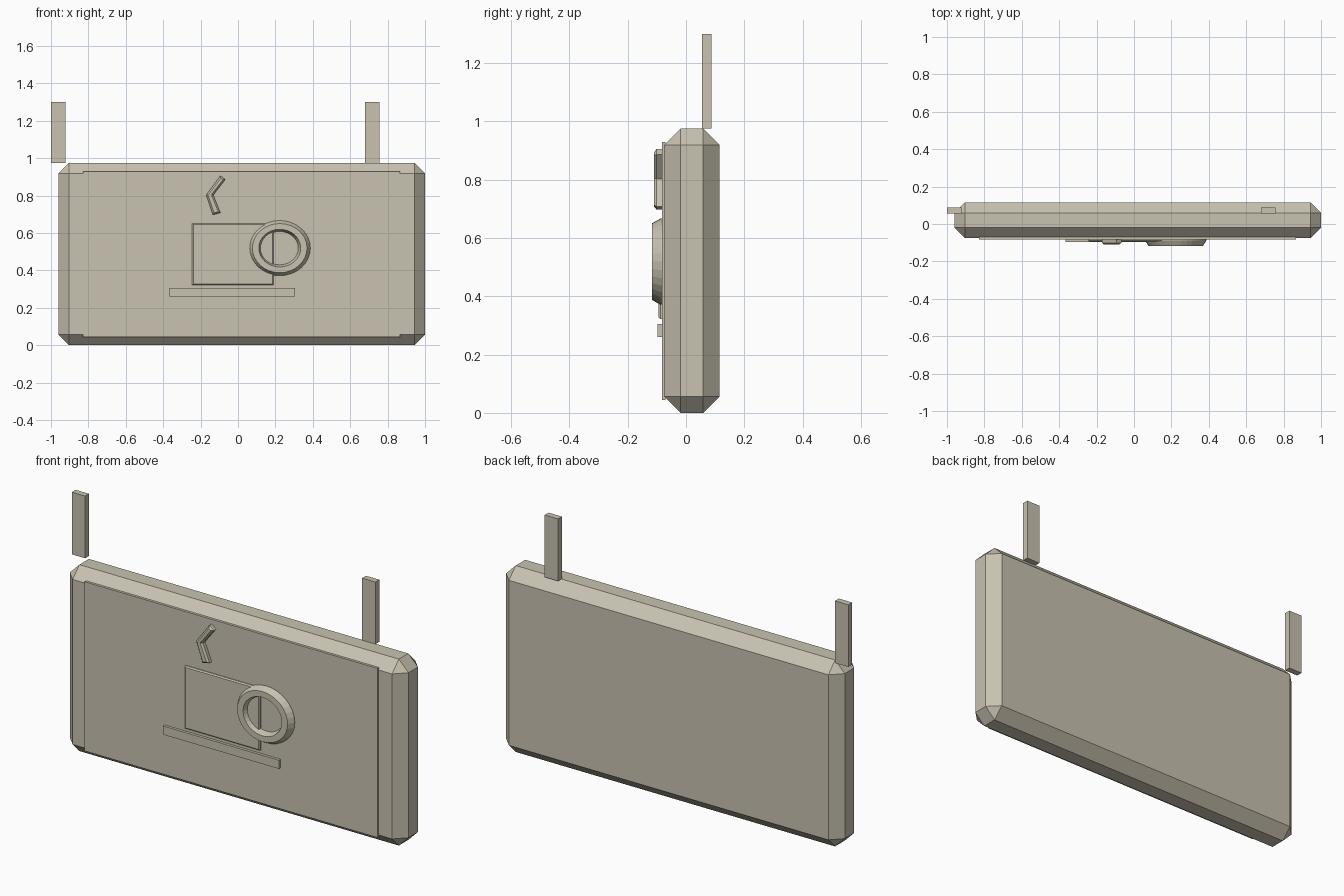
import bpy
import bmesh
from math import cos, sin, tau

cube = bpy.data.objects.get("Cube")
if cube:
    bpy.data.objects.remove(cube, do_unlink=True)

STONE = (0.58, 0.54, 0.44, 1)
mat = bpy.data.materials.new("warm_beige")
mat.use_nodes = True
mat.diffuse_color = STONE
mat.node_tree.nodes["Principled BSDF"].inputs["Base Color"].default_value = STONE


def finish(name, bm):
    """Turn a bmesh into a named, flat shaded object."""
    bmesh.ops.recalc_face_normals(bm, faces=bm.faces)
    mesh = bpy.data.meshes.new(name)
    bm.to_mesh(mesh)
    bm.free()
    mesh.materials.append(mat)
    obj = bpy.data.objects.new(name, mesh)
    bpy.context.collection.objects.link(obj)
    return obj


def prism(name, outline, front, back, bevel=0.0):
    """Extrude an (x, z) outline along y; optionally chamfer its front rim."""
    bm = bmesh.new()
    face = bm.faces.new([bm.verts.new((x, front, z)) for x, z in outline])
    rim = list(face.edges)
    new = bmesh.ops.extrude_face_region(bm, geom=[face], use_keep_orig=True)["geom"]
    for v in new:
        if isinstance(v, bmesh.types.BMVert):
            v.co.y = back
    if bevel:
        bmesh.ops.recalc_face_normals(bm, faces=bm.faces)
        bmesh.ops.bevel(bm, geom=rim, offset=bevel, segments=1,
                        profile=0.5, affect='EDGES')
    return finish(name, bm)


def box(name, x, y, z, bevel=0.0):
    outline = [(x[0], z[0]), (x[1], z[0]), (x[1], z[1]), (x[0], z[1])]
    return prism(name, outline, y[0], y[1], bevel)


# Sign board with chamfers on every edge
board = box("sign_board", (-0.96, 1.0), (-0.075, 0.115), (0, 0.975))
chamfer = board.modifiers.new("chamfer", 'BEVEL')
chamfer.width = 0.056
chamfer.segments = 1

# Raised front panel
box("front_panel", (-0.83, 0.865), (-0.083, -0.07), (0.045, 0.93))

# Hanging straps
for side, left in (("right", -1.0), ("left", 0.68)):
    box(side + "_strap", (left, left + 0.077), (0.055, 0.087), (0.975, 1.3))

# Cup body and saucer
box("cup_body", (-0.245, 0.19), (-0.094, -0.08), (0.322, 0.65), 0.006)
box("saucer", (-0.365, 0.305), (-0.097, -0.08), (0.26, 0.305))

# Steam mark
steam = [(-0.094, 0.906), (-0.068, 0.886), (-0.132, 0.803),
         (-0.094, 0.708), (-0.134, 0.697), (-0.17, 0.803)]
prism("steam_mark", steam, -0.11, -0.08, 0.009)

# Cup handle: oval ring with sloping inner and outer walls
SIDES = 32
profile = [(0.164, -0.08), (0.164, -0.088), (0.146, -0.117),
           (0.112, -0.117), (0.098, -0.08)]
bm = bmesh.new()
rings = []
for i in range(SIDES):
    a = tau * i / SIDES
    rings.append([bm.verts.new((0.223 + r * cos(a), y, 0.519 + 0.9 * r * sin(a)))
                  for r, y in profile])
for i, ring in enumerate(rings):
    after = rings[(i + 1) % SIDES]
    for j in range(len(profile)):
        k = (j + 1) % len(profile)
        bm.faces.new((ring[j], ring[k], after[k], after[j]))
finish("cup_handle", bm)
